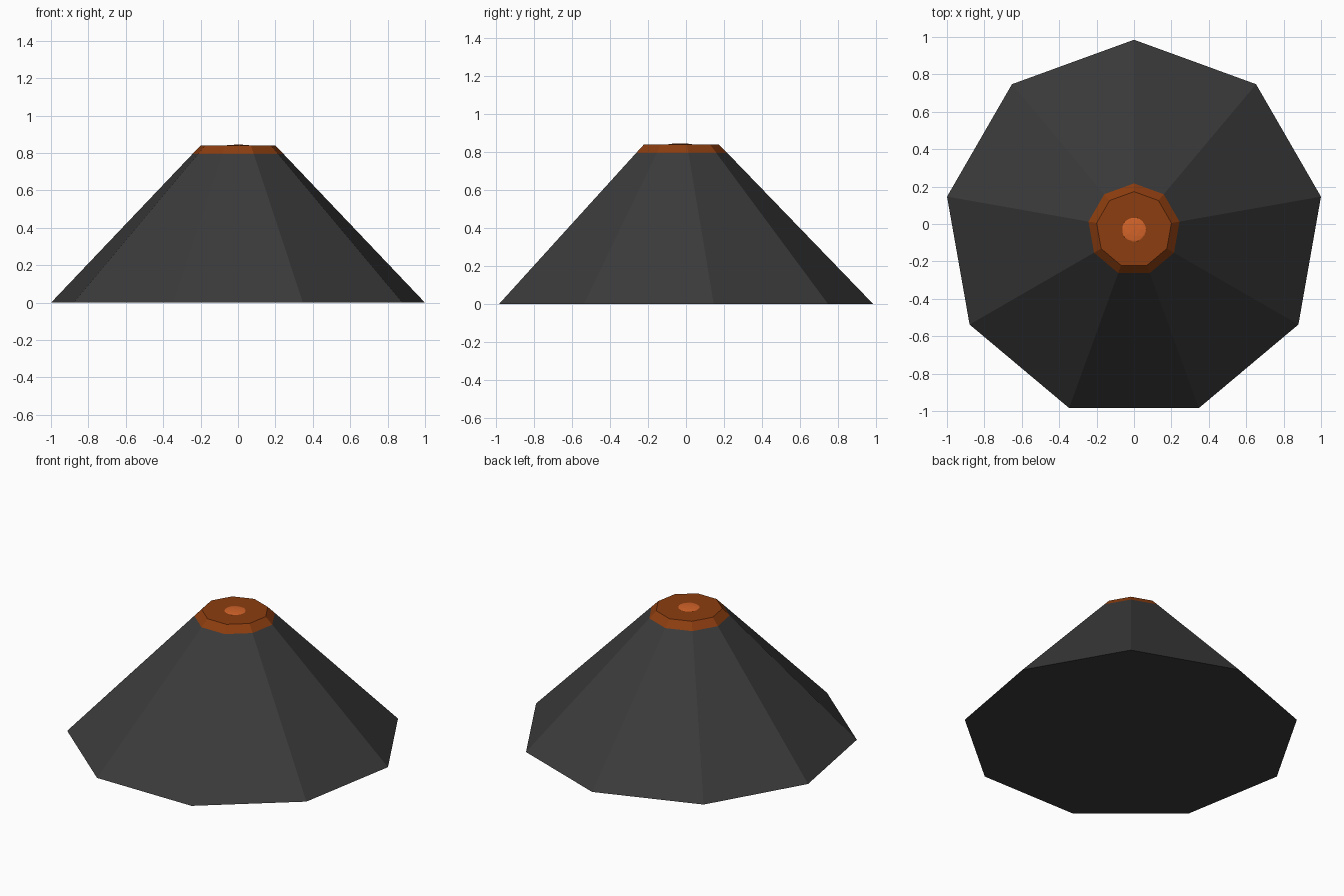
import bpy
import math

if "Cube" in bpy.data.objects:
    bpy.data.objects.remove(bpy.data.objects["Cube"], do_unlink=True)

SIDES = 9
BASE_R, BAND_R, TOP_R = 1.015, 0.247, 0.203
BAND_Z, TOP_Z = 0.795, 0.84
CENTRE_Y = -0.03


def material(name, srgb):
    # sRGB to linear
    colour = [c / 12.92 if c < 0.04 else ((c + 0.055) / 1.055) ** 2.4 for c in srgb] + [1]
    mat = bpy.data.materials.new(name)
    mat.use_nodes = True
    mat.diffuse_color = colour
    mat.node_tree.nodes["Principled BSDF"].inputs["Base Color"].default_value = colour
    return mat


def frustum(name, r1, r2, z1, z2, mat):
    bpy.ops.mesh.primitive_cone_add(vertices=SIDES, radius1=r1, radius2=r2, depth=z2 - z1,
                                    location=(0, CENTRE_Y, (z1 + z2) / 2))
    obj = bpy.context.object
    obj.name = name
    obj.data.materials.append(mat)
    return obj


rock = material("dark rock", (0.23, 0.23, 0.23))
crust = material("burnt orange", (0.55, 0.24, 0.06))
lava = material("bright lava", (0.83, 0.39, 0.16))

# Mountain slope and the glowing crater band that continues it
frustum("mountain_slope", BASE_R, BAND_R, 0, BAND_Z, rock)
frustum("crater_rim", BAND_R, TOP_R, BAND_Z, TOP_Z, crust)

# Flattened lava blob on the summit
bpy.ops.mesh.primitive_ico_sphere_add(subdivisions=2, radius=0.07,
                                      location=(0, CENTRE_Y, TOP_Z - 0.002))
blob = bpy.context.object
blob.name = "lava_blob"
blob.scale.z = 0.1
blob.data.materials.append(lava)
